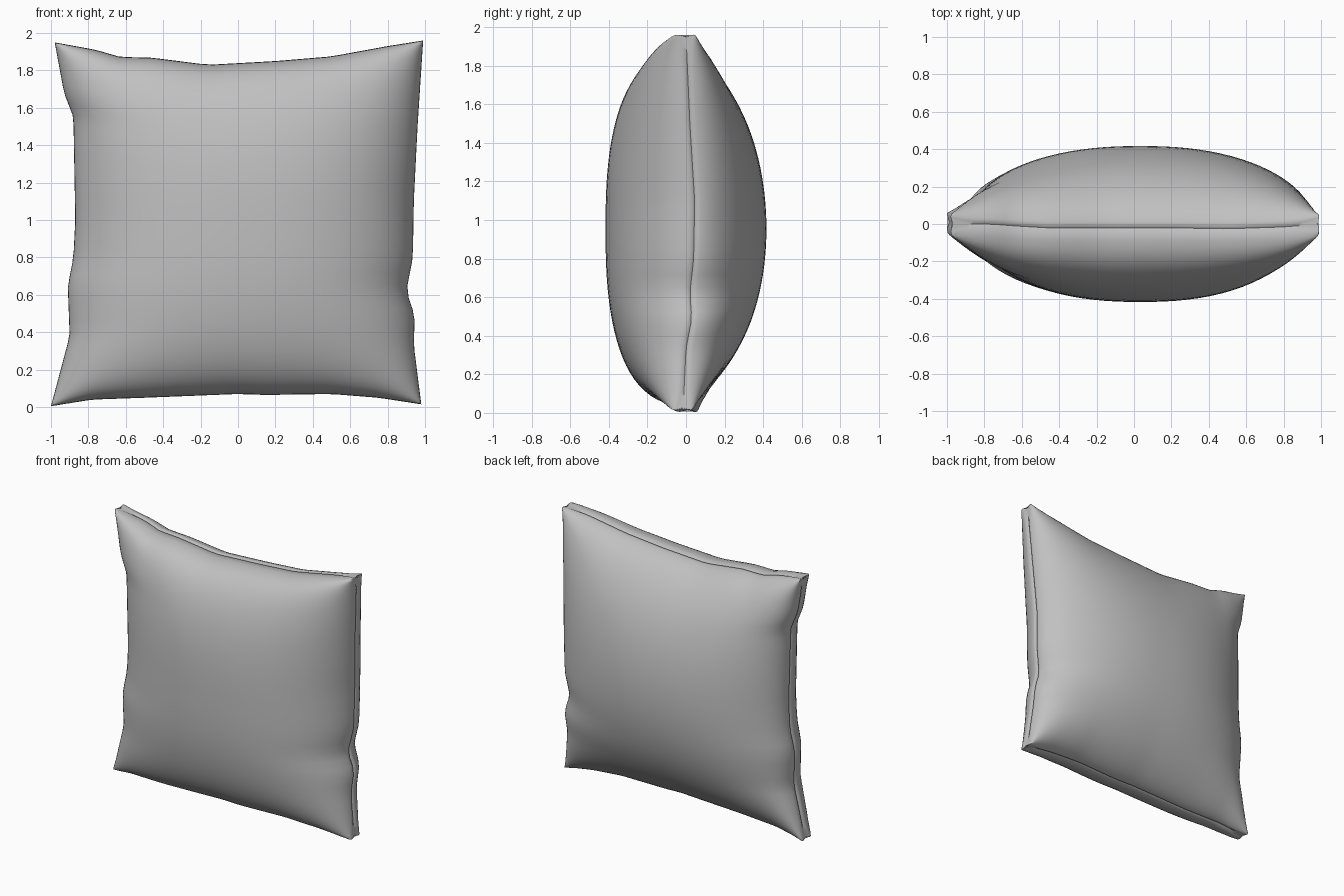
import bpy, bmesh, math
from mathutils import Vector

if "Cube" in bpy.data.objects:
    bpy.data.objects.remove(bpy.data.objects["Cube"])

N = 44          # cells along each side of the cushion
DEPTH = 0.417   # half thickness in the middle

# Hem lines as (x, y, z) points; y is the wander of the seam
TOP = [(-0.98, 0, 1.95), (-0.76, 0, 1.91), (-0.63, -0.01, 1.872), (-0.46, -0.02, 1.868),
       (-0.16, -0.02, 1.83), (0.2, -0.02, 1.85), (0.5, -0.025, 1.875), (0.8, -0.015, 1.93), (0.99, 0, 1.96)]
BOTTOM = [(-1, 0.01, 0.005), (-0.78, -0.01, 0.04), (-0.5, -0.03, 0.05), (0, -0.04, 0.07),
          (0.15, -0.04, 0.065), (0.5, -0.03, 0.07), (0.75, -0.02, 0.05), (0.98, -0.015, 0.015)]
LEFT = [(-1, 0.01, 0.005), (-0.9, 0, 0.38), (-0.91, 0.01, 0.65), (-0.88, 0.02, 0.8),
        (-0.87, 0.02, 1.0), (-0.88, 0.01, 1.55), (-0.93, 0, 1.68), (-0.98, 0, 1.95)]
RIGHT = [(0.98, -0.015, 0.015), (0.94, 0, 0.33), (0.945, 0.03, 0.49), (0.90, 0.02, 0.62),
         (0.935, 0.04, 0.8), (0.94, 0.045, 1.1), (0.96, 0.02, 1.5), (0.99, 0, 1.96)]


def along(points, axis, f):
    """Point on a hem line at fraction f of its extent."""
    pts = [Vector(p) for p in points]
    want = pts[0][axis] + f * (pts[-1][axis] - pts[0][axis])
    for a, b in zip(pts, pts[1:]):
        if want <= b[axis] + 1e-9:
            return a.lerp(b, (want - a[axis]) / (b[axis] - a[axis]))
    return pts[-1]


def bowed(points, axis, f):
    """Same hem line without its wrinkles: one arc through both ends and the middle."""
    a, b = Vector(points[0]), Vector(points[-1])
    return a.lerp(b, f) + (along(points, axis, 0.5) - (a + b) / 2) * 4 * f * (1 - f)


def sheet_point(line, u, v):
    """Flat patch stretched between the four hem lines."""
    b, t = line(BOTTOM, 0, u), line(TOP, 0, u)
    l, r = line(LEFT, 2, v), line(RIGHT, 2, v)
    corners = (Vector(BOTTOM[0]).lerp(Vector(BOTTOM[-1]), u)).lerp(
        Vector(TOP[0]).lerp(Vector(TOP[-1]), u), v)
    return b.lerp(t, v) + l.lerp(r, u) - corners


def arch(f, flatness, power):
    return max(1e-6, 1 - abs(2 * f - 1) ** flatness) ** power


def fullness(u, v, front):
    """Plumpness from 0 at the hem to 1 in the middle."""
    if front:
        a, b = arch(u, 2.3, 0.56), arch(v, 2.6, 0.41 - 0.02 * v)
    else:
        a, b = arch(u, 2.3, 0.5 + 0.06 * u), arch(v, 2.0, 0.62 - 0.04 * v)
    return 1 / (1 / a + 1 / b - 1)


def hem(u, v):
    """Half thickness of the hem: thin along the sides, blunt at the corners."""
    return 0.012 + 0.03 * (abs(2 * u - 1) * abs(2 * v - 1)) ** 16


# Spacing packed tightly towards the hem
steps = [(1 - math.cos(math.pi * i / N)) / 2 for i in range(N + 1)]
bm = bmesh.new()
sheets = {}
for side in (-1, 1):
    grid = []
    for v in steps:
        row = []
        for u in steps:
            full = fullness(u, v, side < 0)
            p = sheet_point(along, u, v).lerp(sheet_point(bowed, u, v), full ** 2)
            thin = hem(u, v)
            p.y = p.y * (1 - full) + side * (thin + (DEPTH - thin) * full)
            row.append(bm.verts.new(p))
        grid.append(row)
    for j in range(N):
        for i in range(N):
            quad = [grid[j][i], grid[j][i + 1], grid[j + 1][i + 1], grid[j + 1][i]]
            bm.faces.new(quad if side < 0 else quad[::-1])
    sheets[side] = grid

# Seam tucked in between the front and back sheets
ring = ([(0, i) for i in range(N)] + [(j, N) for j in range(N)]
        + [(N, i) for i in range(N, 0, -1)] + [(j, 0) for j in range(N, 0, -1)])
seam = []
for j, i in ring:
    p = (sheets[-1][j][i].co + sheets[1][j][i].co) / 2
    inward = Vector(((i == 0) - (i == N), 0, (j == 0) - (j == N)))
    seam.append(bm.verts.new(p + inward * 0.01))
for k, (j, i) in enumerate(ring):
    n = (k + 1) % len(ring)
    j2, i2 = ring[n]
    bm.faces.new([sheets[-1][j2][i2], sheets[-1][j][i], seam[k], seam[n]])
    bm.faces.new([seam[n], seam[k], sheets[1][j][i], sheets[1][j2][i2]])
bmesh.ops.recalc_face_normals(bm, faces=bm.faces[:])

mesh = bpy.data.meshes.new("cushion")
bm.to_mesh(mesh)
bm.free()
cushion = bpy.data.objects.new("cushion", mesh)
bpy.context.collection.objects.link(cushion)

# Plain grey cloth
cloth = bpy.data.materials.new("grey cloth")
cloth.diffuse_color = (0.53, 0.53, 0.53, 1)
cloth.use_nodes = True
cloth.node_tree.nodes["Principled BSDF"].inputs["Base Color"].default_value = cloth.diffuse_color
mesh.materials.append(cloth)

bpy.context.view_layer.objects.active = cushion
cushion.select_set(True)
bpy.ops.object.shade_smooth_by_angle(angle=math.radians(50))
